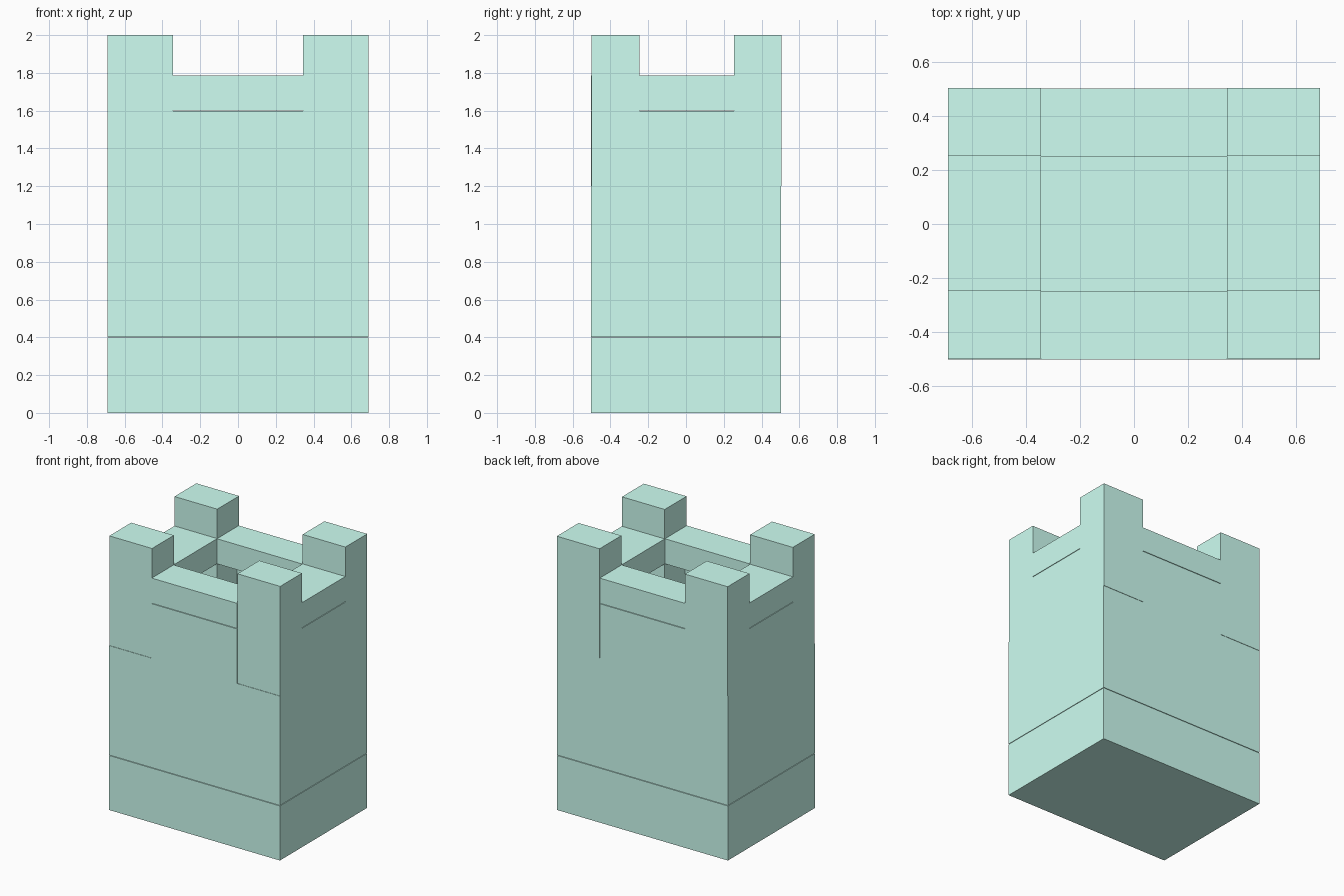
import bpy, bmesh

if "Cube" in bpy.data.objects:
    bpy.data.objects.remove(bpy.data.objects["Cube"])

X, Y = 0.69, 0.502      # outer half sizes
IX, IY = 0.345, 0.25    # half sizes of the central well
FLOOR, SILL, GAP, TOP = 1.2, 1.6, 1.785, 2.0
SEAM = 0.002            # fine joints between the courses
SHIFT = 0.003           # corner posts sit very slightly backward

mint = bpy.data.materials.new("mint")
mint.diffuse_color = (0.62, 1.0, 0.89, 1)
mint.use_nodes = True
mint.node_tree.nodes["Principled BSDF"].inputs["Base Color"].default_value = mint.diffuse_color


def box(name, x0, x1, y0, y1, z0, z1):
    bm = bmesh.new()
    bmesh.ops.create_cube(bm, size=1)
    for v in bm.verts:
        v.co.x = x0 if v.co.x < 0 else x1
        v.co.y = y0 if v.co.y < 0 else y1
        v.co.z = z0 if v.co.z < 0 else z1
    me = bpy.data.meshes.new(name)
    bm.to_mesh(me)
    bm.free()
    me.materials.append(mint)
    ob = bpy.data.objects.new(name, me)
    bpy.context.collection.objects.link(ob)
    return ob


# Plinth and main block
box("plinth", -X, X, -Y, Y, 0, 0.4 - SEAM)
box("tower_body", -X, X, -Y, Y, 0.4 + SEAM, FLOOR)

# Thin outer walls around the sunken floor, and low parapets above them
T = 0.02
for s, n in ((-1, "front"), (1, "back")):
    box(n + "_wall", -IX, IX, *sorted((s * Y, s * (Y - T))), FLOOR, SILL - SEAM)
    box(n + "_parapet", -IX, IX, *sorted((s * Y, s * IY)), SILL + SEAM, GAP)
for s, n in ((-1, "left"), (1, "right")):
    y0, y1 = -IY + SHIFT, IY + SHIFT
    box(n + "_wall", *sorted((s * X, s * (X - T))), y0, y1, FLOOR, SILL - SEAM)
    box(n + "_parapet", *sorted((s * X, s * IX)), y0, y1, SILL + SEAM, GAP)

# Corner posts rising to the battlements
for sx, nx in ((-1, "left"), (1, "right")):
    for sy, ny in ((-1, "front"), (1, "back")):
        xs = sorted((sx * X, sx * IX))
        ys = sorted((sy * Y + SHIFT, sy * IY + SHIFT))
        box(f"{ny}_{nx}_corner_post", *xs, *ys, FLOOR, TOP)
